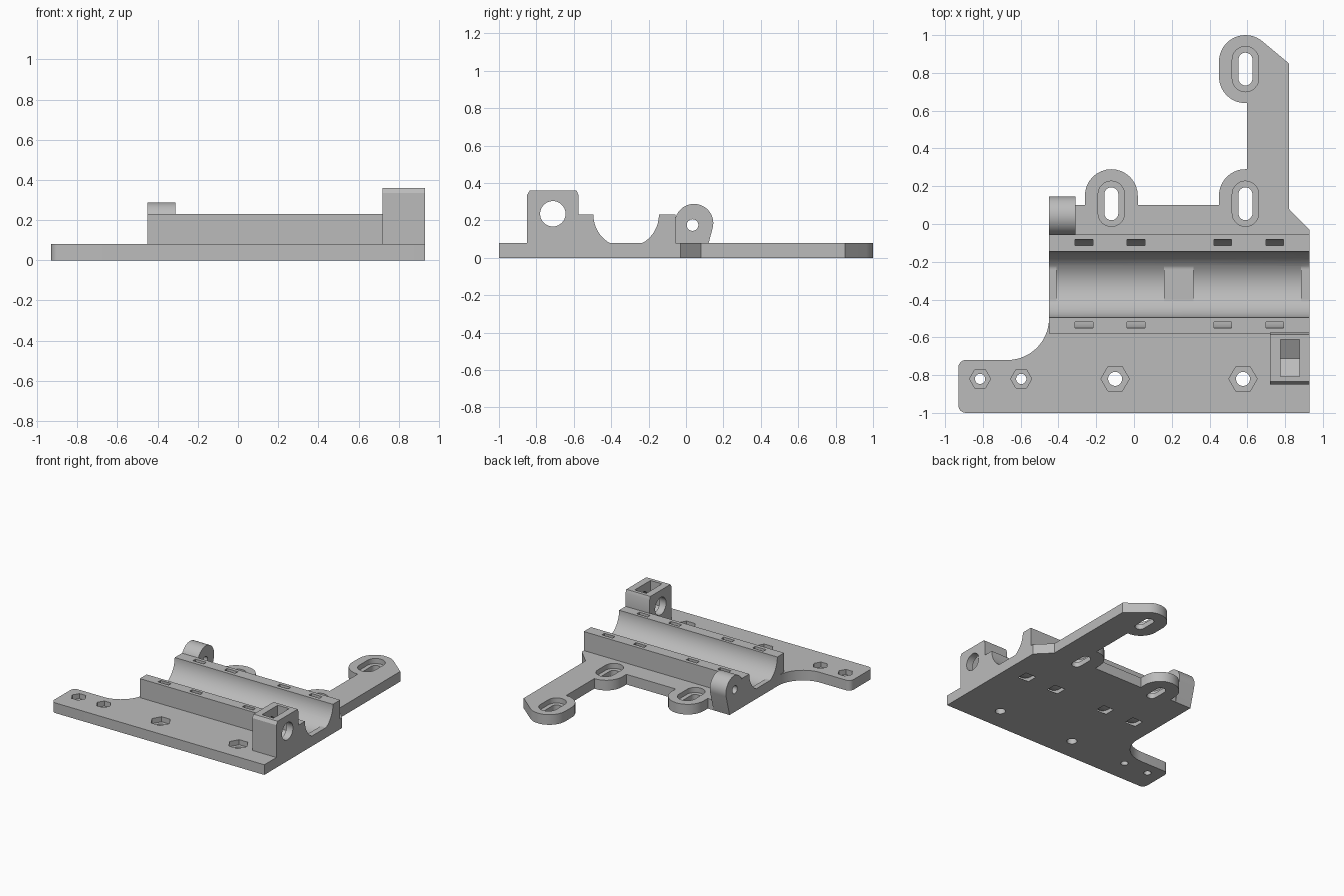
import bpy, bmesh
from math import sin, cos, radians, pi

cube = bpy.data.objects.get("Cube")
if cube:
    bpy.data.objects.remove(cube, do_unlink=True)

grey = bpy.data.materials.new("plain grey")
grey.use_nodes = True
colour = (0.5, 0.5, 0.5, 1)
grey.diffuse_color = colour
grey.node_tree.nodes["Principled BSDF"].inputs["Base Color"].default_value = colour


def arc(cx, cy, r, start, end, steps=16):
    angles = [radians(start + (end - start) * i / steps) for i in range(steps + 1)]
    return [(cx + r * cos(a), cy + r * sin(a)) for a in angles]


def circle(cx, cy, r, sides=40, turn=0):
    return [(cx + r * cos(turn + 2 * pi * i / sides),
             cy + r * sin(turn + 2 * pi * i / sides)) for i in range(sides)]


def slot(cx, low, high, r):
    return arc(cx, high, r, 0, 180) + arc(cx, low, r, 180, 360)


def prism(name, profile, low, high, axis="Z"):
    """Extrude a closed profile: (x, y) along Z or (y, z) along X."""
    place = (lambda a, b, d: (a, b, d)) if axis == "Z" else (lambda a, b, d: (d, a, b))
    bm = bmesh.new()
    ends = [[bm.verts.new(place(a, b, d)) for a, b in profile] for d in (low, high)]
    n = len(profile)
    bm.faces.new(ends[0][::-1])
    bm.faces.new(ends[1])
    for i in range(n):
        j = (i + 1) % n
        bm.faces.new((ends[0][i], ends[0][j], ends[1][j], ends[1][i]))
    bmesh.ops.recalc_face_normals(bm, faces=bm.faces[:])
    mesh = bpy.data.meshes.new(name)
    bm.to_mesh(mesh)
    bm.free()
    mesh.materials.append(grey)
    obj = bpy.data.objects.new(name, mesh)
    bpy.context.collection.objects.link(obj)
    return obj


T = 0.08            # plate thickness
BACK, FRONT = 0.93, -0.45   # ends of the bearing block along x

# Base plate with slotted arm, tabs and filleted foot
outline = (
    [(0.93, -1), (0.93, -0.03), (0.82, 0.08), (0.82, 0.85)]
    + arc(0.59, 0.86, 0.14, 48, 180) + arc(0.59, 0.78, 0.14, 180, 270)
    + [(0.597, 0.64), (0.597, 0.29)]
    + arc(0.59, 0.15, 0.14, 90, 180) + [(0.45, 0.1), (0.02, 0.1)]
    + arc(-0.12, 0.15, 0.14, 0, 180) + [(-0.26, 0.1), (FRONT, 0.1)]
    + arc(-0.67, -0.5, 0.22, 0, -90)
    + arc(-0.89, -0.76, 0.04, 90, 180, 6) + arc(-0.89, -0.96, 0.04, 180, 270, 6))
body = prism("carriage_plate", outline, 0, T)

# Bearing block, clamp tower and hinge boss
parts = [
    prism("bearing_block", [(-0.58, 0.04), (-0.055, 0.04), (-0.055, 0.23), (-0.58, 0.23)],
          FRONT, BACK, "X"),
    prism("clamp_tower", [(-0.85, 0.04), (-0.575, 0.04), (-0.575, 0.335), (-0.585, 0.36),
                          (-0.835, 0.36), (-0.85, 0.335)], 0.72, BACK, "X"),
    prism("hinge_boss", [(-0.06, 0), (0.1, 0)] + arc(0.043, 0.185, 0.103, -14, 180, 24),
          FRONT, -0.31, "X"),
]

# Bearing channel: flat-floored all along, deeper in two pockets
CY, CZ, R = -0.32, 0.23, 0.175
floor = [(y, max(z, T)) for y, z in arc(CY, CZ, R, 180, 360, 48)]
cutters = [prism("channel_cut", floor + [(CY + R, 0.5), (CY - R, 0.5)],
                 FRONT - 0.1, BACK + 0.1, "X")]
for low, high in ((-0.41, 0.16), (0.315, 0.885)):
    cutters.append(prism("bearing_pocket", arc(CY, CZ, R, 180, 360, 48)
                         + [(CY + R, 0.3), (CY - R, 0.3)], low, high, "X"))

# Curved strap slots that pass under the channel
TY = -0.317
strap = ([(TY - 0.234, 0.3)] + arc(TY, CZ, 0.234, 180, 360, 40) + [(TY + 0.234, 0.3)]
         + [(TY + 0.202, 0.3)] + arc(TY, CZ, 0.202, 360, 180, 40) + [(TY - 0.202, 0.3)])
for x in (-0.265, 0.01, 0.47, 0.745):
    cutters.append(prism("strap_slot", strap, x - 0.047, x + 0.047, "X"))

# Countersunk slots
for x, y in ((0.59, 0.82), (0.59, 0.107), (-0.12, 0.107)):
    cutters.append(prism("slot_recess", slot(x, y - 0.05, y + 0.05, 0.07), 0.04, 0.2))
    cutters.append(prism("slot_hole", slot(x, y - 0.05, y + 0.05, 0.037), -0.1, 0.2))

# Nut recesses with bolt holes
for x, size, hole in ((-0.815, 0.056, 0.027), (-0.597, 0.056, 0.027),
                      (-0.1, 0.075, 0.037), (0.577, 0.075, 0.037)):
    cutters.append(prism("nut_recess", circle(x, -0.82, size, 6), 0.04, 0.2))
    cutters.append(prism("bolt_hole", circle(x, -0.82, hole), -0.1, 0.2))

# Cross holes and the nut trap open at the top of the tower
cutters.append(prism("tower_hole", circle(-0.712, 0.235, 0.068), 0.65, 1, "X"))
cutters.append(prism("nut_trap", [(-0.807, 0.5), (-0.807, 0.18), (-0.712, 0.125),
                                  (-0.612, 0.18), (-0.612, 0.5)], 0.775, 0.875, "X"))
cutters.append(prism("boss_hole", circle(0.035, 0.175, 0.031), -0.6, -0.2, "X"))

# Join the parts, then cut the openings
for tool, operation in [(p, "UNION") for p in parts] + [(c, "DIFFERENCE") for c in cutters]:
    mod = body.modifiers.new(tool.name, "BOOLEAN")
    mod.operation, mod.solver, mod.object = operation, "EXACT", tool
    tool.hide_render = True

bpy.context.view_layer.update()
graph = bpy.context.evaluated_depsgraph_get()
result = bpy.data.meshes.new_from_object(body.evaluated_get(graph))
body.modifiers.clear()
body.data = result
body.name = "bearing_carriage"
for tool in parts + cutters:
    bpy.data.objects.remove(tool, do_unlink=True)

# Smooth curved walls, sharp edges elsewhere
bpy.ops.object.select_all(action="DESELECT")
body.select_set(True)
bpy.context.view_layer.objects.active = body
bpy.ops.object.shade_smooth_by_angle(angle=radians(25))
